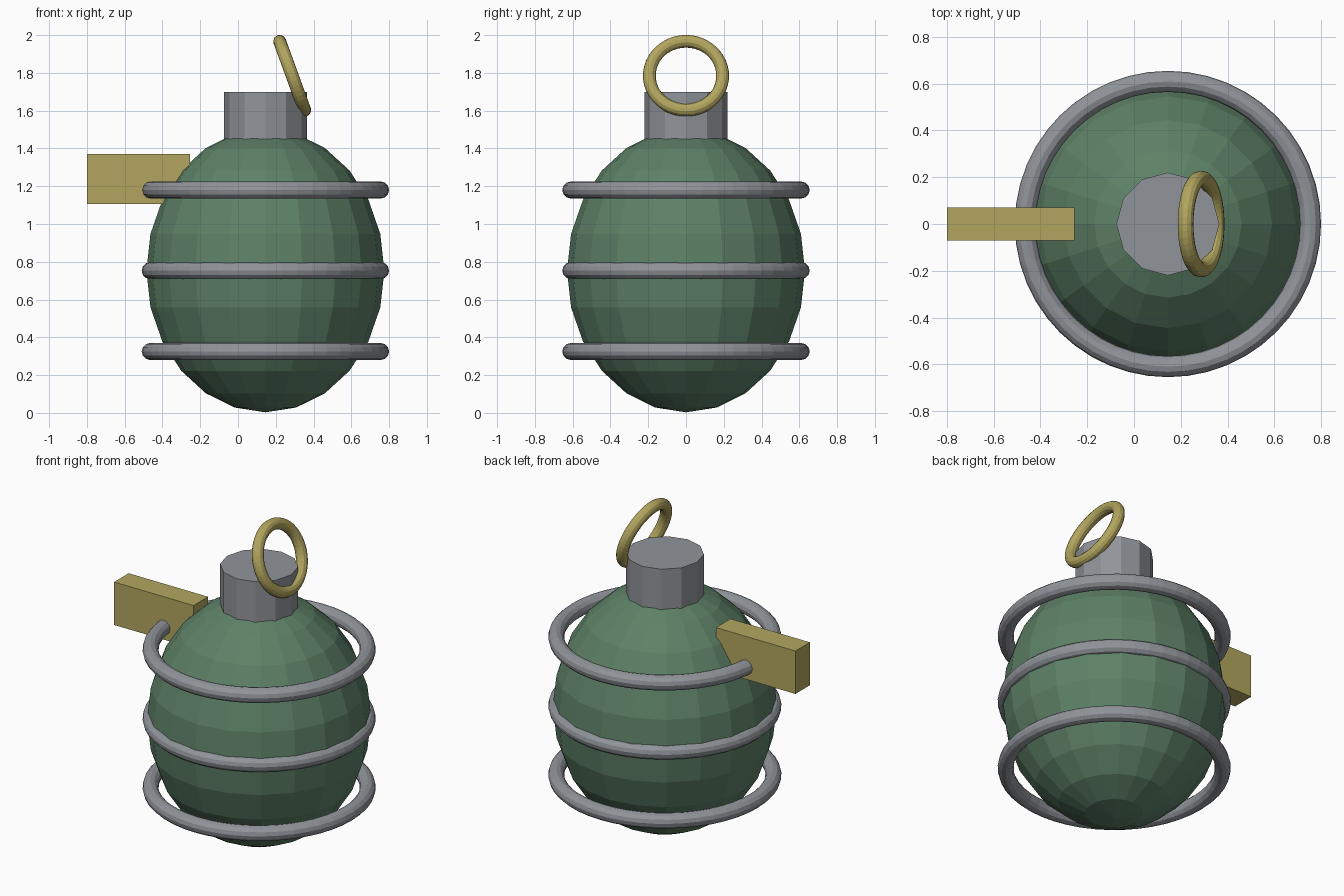
import bpy
from math import radians

cube = bpy.data.objects.get("Cube")
if cube:
    bpy.data.objects.remove(cube, do_unlink=True)

CX = 0.145  # axis of the body


def material(name, rgb):
    m = bpy.data.materials.new(name)
    m.use_nodes = True
    colour = (*rgb, 1.0)
    m.diffuse_color = colour
    m.node_tree.nodes["Principled BSDF"].inputs["Base Color"].default_value = colour
    return m


green = material("olive green", (0.11, 0.22, 0.135))
grey = material("steel grey", (0.28, 0.295, 0.32))
brass = material("brass", (0.45, 0.38, 0.115))


def finish(name, mat):
    obj = bpy.context.object
    obj.name = name
    obj.data.materials.append(mat)
    return obj


def ring(name, mat, major, minor, location, tilt=0.0):
    bpy.ops.mesh.primitive_torus_add(
        major_radius=major, minor_radius=minor, major_segments=48,
        minor_segments=12, location=location, rotation=(0, tilt, 0))
    return finish(name, mat)


# Egg-shaped faceted body
bpy.ops.mesh.primitive_uv_sphere_add(
    segments=20, ring_count=12, radius=1, location=(CX, 0, 0.753))
finish("body", green).scale = (0.63, 0.63, 0.75)

# Neck
bpy.ops.mesh.primitive_cylinder_add(
    vertices=12, radius=0.22, depth=0.36, location=(CX, 0, 1.52))
finish("neck", grey)

# Bands around the body
for label, z in (("lower", 0.325), ("middle", 0.753), ("upper", 1.18)):
    ring(label + "_band", grey, 0.61, 0.045, (CX, 0, z))

# Side lever
bpy.ops.mesh.primitive_cube_add(size=1, location=(-0.5275, 0, 1.238))
finish("lever", brass).scale = (0.545, 0.142, 0.266)

# Tilted pull ring
ring("pull_ring", brass, 0.194, 0.034, (0.287, 0, 1.785), radians(70))
